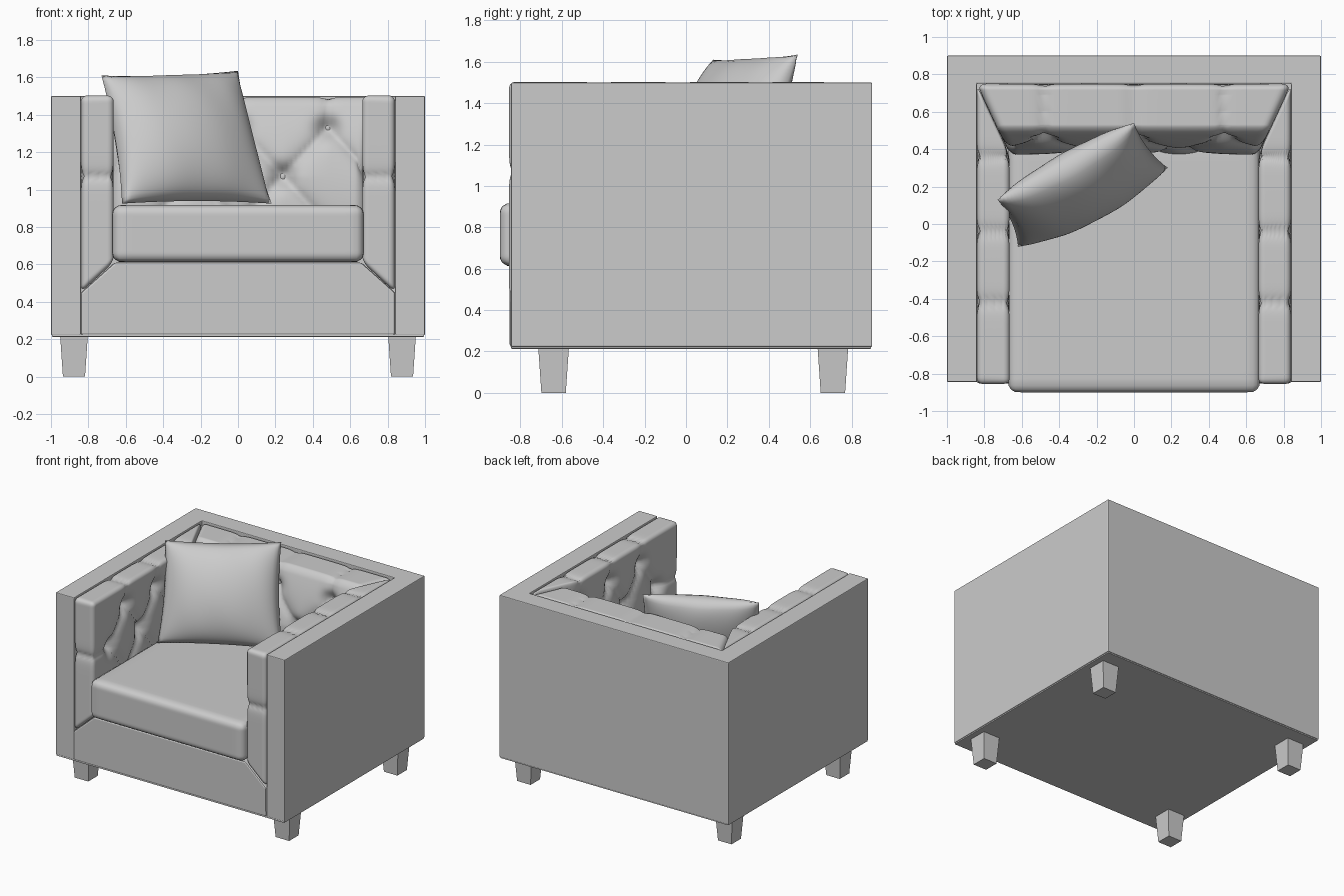
import bpy, bmesh, math
from mathutils import Vector

if "Cube" in bpy.data.objects:
    bpy.data.objects.remove(bpy.data.objects["Cube"])

fabric = bpy.data.materials.new("grey upholstery")
fabric.diffuse_color = (0.6, 0.6, 0.6, 1)
fabric.use_nodes = True
fabric.node_tree.nodes["Principled BSDF"].inputs["Base Color"].default_value = fabric.diffuse_color


def finish(bm, name, smooth=False):
    bmesh.ops.recalc_face_normals(bm, faces=bm.faces)
    me = bpy.data.meshes.new(name)
    bm.to_mesh(me)
    bm.free()
    me.materials.append(fabric)
    for p in me.polygons:
        p.use_smooth = smooth
    ob = bpy.data.objects.new(name, me)
    bpy.context.collection.objects.link(ob)
    return ob


def prism(name, pts, axis, a, b, bevel):
    """Extrude a closed outline along y or z."""
    bm = bmesh.new()
    put = (lambda p, h: (p[0], h, p[1])) if axis == 'y' else (lambda p, h: (p[0], p[1], h))
    face = bm.faces.new([bm.verts.new(put(p, a)) for p in pts])
    new = bmesh.ops.extrude_face_region(bm, geom=[face])['geom']
    shift = Vector((0, b - a, 0)) if axis == 'y' else Vector((0, 0, b - a))
    bmesh.ops.translate(bm, verts=[v for v in new if isinstance(v, bmesh.types.BMVert)], vec=shift)
    bmesh.ops.recalc_face_normals(bm, faces=bm.faces)
    if bevel:
        bmesh.ops.bevel(bm, geom=bm.edges[:], offset=bevel, segments=2, profile=0.5, affect='EDGES')
    return finish(bm, name)


def pad(name, lo, hi, r, cuts, warp=None, dip=None, sign=1):
    """Soft rounded box; warp bends it, dip presses the surface inwards."""
    lo, hi = Vector(lo), Vector(hi)
    mid, half = (lo + hi) / 2, (hi - lo) / 2
    bm = bmesh.new()
    bmesh.ops.create_cube(bm, size=2)
    bmesh.ops.subdivide_edges(bm, edges=bm.edges[:], cuts=cuts, use_grid_fill=True)
    for v in bm.verts:
        p = Vector([mid[i] + half[i] * (0.6 * v.co[i] + 0.4 * math.sin(v.co[i] * math.pi / 2))
                    for i in range(3)])
        c = Vector([min(max(p[i], lo[i] + r), hi[i] - r) for i in range(3)])
        n = (p - c).normalized()
        p = c + n * r
        if warp:
            p = warp(p)
        if dip:
            p -= n * dip(p)
        v.co = (p.x * sign, p.y, p.z)
    return finish(bm, name, True)


def seg_dist(u, z, s):
    au, az, bu, bz = s[:4]
    du, dz = bu - au, bz - az
    t = max(0, min(1, ((u - au) * du + (z - az) * dz) / (du * du + dz * dz)))
    return math.hypot(u - au - t * du, z - az - t * dz)


HIGH, LOW, BOTTOM = 1.33, 1.07, 0.81


def tufting(upper, lower, extra=()):
    """Buttons joined by diagonal creases, with straight pleats to the rim."""
    step = abs(upper[1] - upper[0]) * 0.7
    segs = [(u, HIGH, u, 1.6, 0.018, 0.025) for u in upper]
    segs += [(u, HIGH, w, LOW, 0.035, 0.04) for u in upper for w in lower if abs(u - w) < step]
    segs += [(w, LOW, u, BOTTOM, 0.035, 0.04) for u in upper for w in lower if abs(u - w) < step]
    segs += list(extra)
    buttons = [(u, HIGH) for u in upper] + [(w, LOW) for w in lower]

    def dip(u, z):
        crease = max(s[4] * math.exp(-seg_dist(u, z, s) / s[5]) for s in segs)
        press = max(math.exp(-((u - a) ** 2 + (z - b) ** 2) / 0.0036) for a, b in buttons)
        return crease + 0.055 * press * (1 if z < 1.45 else 0.3)
    return dip, buttons


def button(name, loc, scale):
    bm = bmesh.new()
    bmesh.ops.create_uvsphere(bm, u_segments=12, v_segments=8, radius=0.024)
    for v in bm.verts:
        v.co = Vector([v.co[i] * scale[i] + loc[i] for i in range(3)])
    finish(bm, name, True)


# Outer shell: U-shaped back and sides, on a thin bottom plate
prism("shell", [(-1, -0.845), (-0.84, -0.845), (-0.84, 0.75), (0.84, 0.75),
                (0.84, -0.845), (1, -0.845), (1, 0.9), (-1, 0.9)], 'z', 0.222, 1.5, 0.006)
prism("bottom_plate", [(-0.995, -0.845), (0.995, -0.845), (0.995, 0.895), (-0.995, 0.895)],
      'z', 0.213, 0.228, 0.003)

# Front base with mitred upper corners
prism("front_base", [(-0.84, 0.222), (0.84, 0.222), (0.84, 0.45), (0.66, 0.61),
                     (-0.66, 0.61), (-0.84, 0.45)], 'y', -0.852, 0.5, 0.012)


# Tufted arm pads, mitred at the back and at the lower front
def arm_warp(p):
    f = (0.84 - p.x) / 0.17
    return Vector((p.x, -0.85 + (p.y + 0.85) * (1 - 0.23 * f), 1.5 - (1.5 - p.z) * (1 - 0.15 * f)))


arm_dip, arm_buttons = tufting((-0.42, -0.04, 0.36), (-0.62, -0.23, 0.16),
                               [(-0.62, LOW, -1, LOW, 0.018, 0.025)])
for sign, side in ((-1, "left"), (1, "right")):
    pad(side + "_arm_pad", (0.665, -0.856, 0.45), (0.84, 0.75, 1.503), 0.035, 60,
        arm_warp, lambda p: arm_dip(p.y, p.z), sign)
    for y, z in arm_buttons:
        button(side + "_arm_button", (sign * 0.755, y, z), (0.5, 1, 1))


# Tufted back pad, leaning back towards the top
def back_warp(p):
    y = p.y + 0.13 * (0.75 - p.y) / 0.38 * max(0, (p.z - 0.9) / 0.6) ** 2
    return Vector((p.x * (1 - 0.21 * (0.75 - y) / 0.38), y, p.z))


back_dip, back_buttons = tufting((-0.48, 0, 0.48), (-0.24, 0.24),
                                 [(s * 0.48, HIGH, s * 0.72, LOW, 0.035, 0.04) for s in (-1, 1)])
pad("back_pad", (-0.84, 0.37, 0.8), (0.84, 0.75, 1.495), 0.05, 64,
    back_warp, lambda p: back_dip(p.x, p.z))
for x, z in back_buttons:
    button("back_button", (x, 0.46 + 0.13 * ((z - 0.9) / 0.6) ** 2, z), (1, 0.5, 1))

# Seat cushion
pad("seat_cushion", (-0.672, -0.9, 0.612), (0.672, 0.45, 0.918), 0.05, 24)

# Loose pillow stretched between four corners and puffed out
TL, TR = Vector((-0.73, 0.13, 1.61)), Vector((0.0, 0.54, 1.635))
BL, BR = Vector((-0.62, -0.12, 0.925)), Vector((0.18, 0.30, 0.925))
normal = (BR - BL).cross(TL - BL).normalized()
bm = bmesh.new()
for puff in (0.18, -0.14):
    made = bmesh.ops.create_grid(bm, x_segments=40, y_segments=40, size=1)
    for v in made['verts']:
        u, w = v.co.x, v.co.y
        a = (u * (1 - 0.05 * (1 - w * w)) + 1) / 2
        b = (w * (1 - 0.04 * (1 - u * u)) + 1) / 2
        full = max(0, (1 - u * u) * (1 - w * w)) ** 0.5
        wrinkle = 1 + 0.05 * math.sin(9 * u + 2 * w) * (u * u + w * w) / 2
        p = BL.lerp(BR, a).lerp(TL.lerp(TR, a), b) + normal * puff * full * wrinkle
        p.z = max(p.z, 0.915)
        v.co = p
bmesh.ops.remove_doubles(bm, verts=bm.verts[:], dist=0.0005)
finish(bm, "pillow", True)

# Tapered legs
for x in (-0.877, 0.877):
    for y, label in ((-0.64, "front_leg"), (0.71, "back_leg")):
        bm = bmesh.new()
        bmesh.ops.create_cube(bm, size=2)
        for v in bm.verts:
            h = 0.074 if v.co.z > 0 else 0.059
            v.co = (x + v.co.x * h, y + v.co.y * h, 0.22 if v.co.z > 0 else 0)
        finish(bm, label)
